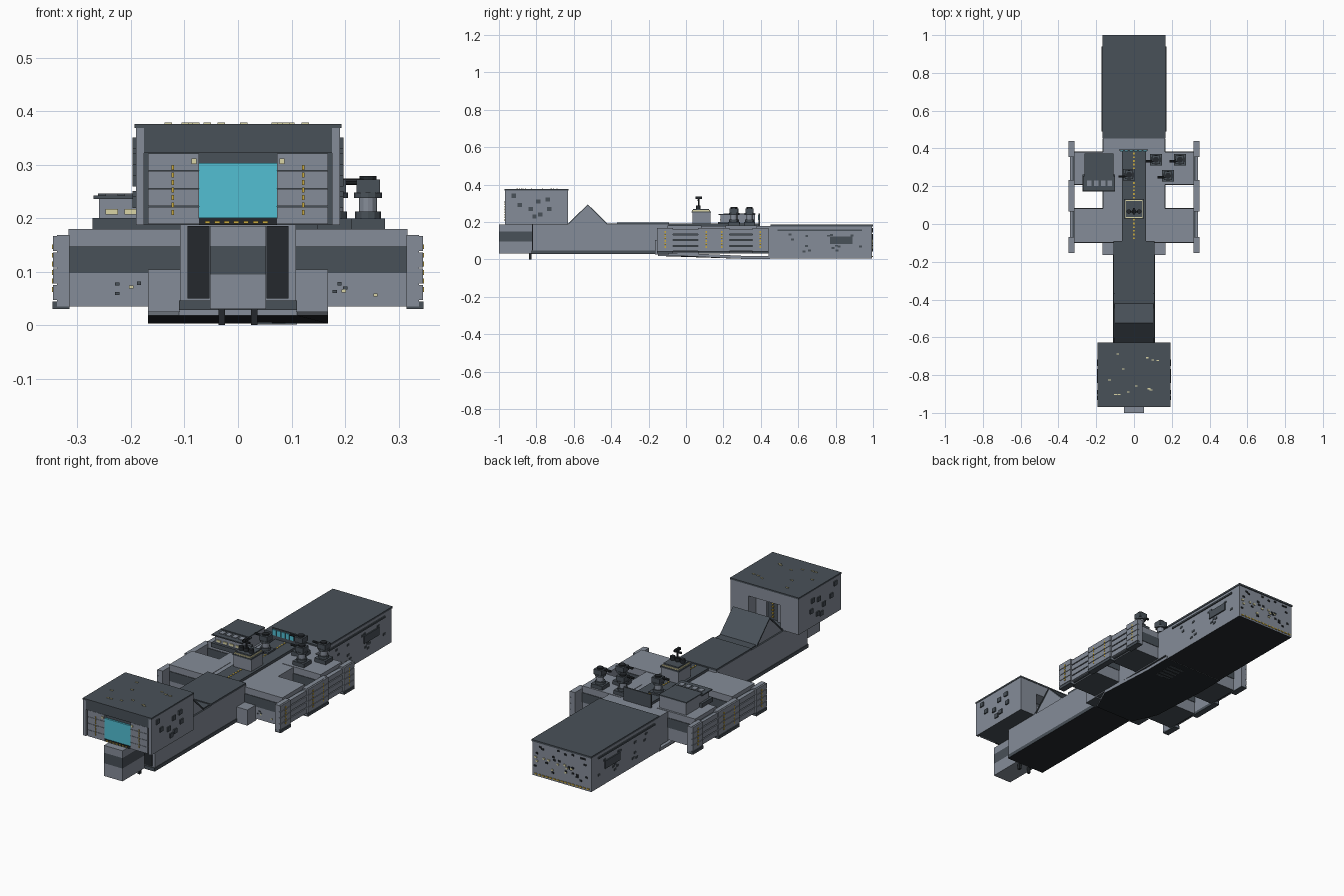
import bpy, bmesh, math, random
from mathutils import Matrix, Vector

if "Cube" in bpy.data.objects:
    bpy.data.objects.remove(bpy.data.objects["Cube"])

random.seed(4)
COLOURS = [("light_grey", (0.235, 0.265, 0.315)), ("dark_grey", (0.066, 0.082, 0.098)),
           ("near_black", (0.018, 0.022, 0.026)), ("teal_glass", (0.085, 0.52, 0.65)),
           ("yellow", (0.58, 0.40, 0.05)), ("pale_window", (0.70, 0.66, 0.38))]
MATS = []
for n, c in COLOURS:
    m = bpy.data.materials.new(n)
    m.diffuse_color = (*c, 1)
    m.use_nodes = True
    m.node_tree.nodes["Principled BSDF"].inputs["Base Color"].default_value = m.diffuse_color
    MATS.append(m)
LIGHT, DARK, BLACK, TEAL, YELLOW, PALE = range(6)


class Part:
    """Collects simple solids into one named object."""
    def __init__(self, name):
        self.name, self.bm = name, bmesh.new()

    def box(self, x, y, z, mat=LIGHT, top=None, bottom=None):
        mid = Vector([(a + b) / 2 for a, b in (x, y, z)])
        size = [abs(b - a) for a, b in (x, y, z)]
        vs = bmesh.ops.create_cube(self.bm, size=1, matrix=Matrix.Translation(mid) @ Matrix.Diagonal((*size, 1)))["verts"]
        for f in {f for v in vs for f in v.link_faces}:
            f.normal_update()
            f.material_index = mat
            if top is not None and f.normal.z > .5:
                f.material_index = top
            if bottom is not None and f.normal.z < -.5:
                f.material_index = bottom

    def pair(self, x, *rest, **kw):
        self.box(x, *rest, **kw)
        self.box((-x[1], -x[0]), *rest, **kw)

    def cyl(self, c, r, depth, mat=DARK, axis='Z', r2=None, n=12):
        rot = {'Z': Matrix(), 'Y': Matrix.Rotation(math.pi / 2, 4, 'X'), 'X': Matrix.Rotation(math.pi / 2, 4, 'Y')}[axis]
        vs = bmesh.ops.create_cone(self.bm, cap_ends=True, segments=n, radius1=r, radius2=r if r2 is None else r2,
                                   depth=depth, matrix=Matrix.Translation(c) @ rot)["verts"]
        for f in {f for v in vs for f in v.link_faces}:
            f.material_index = mat

    def prism(self, profile, vec, mat):
        f = self.bm.faces.new([self.bm.verts.new(p) for p in profile])
        r = bmesh.ops.extrude_face_region(self.bm, geom=[f])["geom"]
        moved = [g for g in r if isinstance(g, bmesh.types.BMVert)]
        bmesh.ops.translate(self.bm, verts=moved, vec=vec)
        fs = list({f for v in moved for f in v.link_faces} | {f})
        bmesh.ops.recalc_face_normals(self.bm, faces=fs)
        for f in fs:
            f.material_index = mat(f.normal) if callable(mat) else mat

    def done(self):
        me = bpy.data.meshes.new(self.name)
        self.bm.to_mesh(me)
        self.bm.free()
        for m in MATS:
            me.materials.append(m)
        bpy.context.collection.objects.link(bpy.data.objects.new(self.name, me))


# Raised front block: core, recessed front, rear doorway and roof
p = Part("head_block")
p.box((-.178, .178), (-.955, -.70), (.187, .37), DARK, bottom=DARK)
p.pair((.176, .191), (-.968, -.63), (.187, .37), bottom=DARK)
p.pair((.09, .178), (-.70, -.63), (.187, .37), bottom=DARK)
p.box((-.09, .09), (-.70, -.63), (.31, .37))
p.box((-.193, .193), (-.97, -.628), (.368, .376), DARK)
p.box((-.178, .178), (-.968, -.955), (.322, .37), DARK)
p.pair((.03, .09), (-.70, -.69), (.187, .30))
for i in range(6):
    p.box((-.004, .004), (-.70, -.692), (.20 + i * .017, .208 + i * .017), YELLOW)
for i in range(12):
    x, y = random.uniform(-.15, .15), random.uniform(-.93, -.67)
    p.box((x - .007, x + .007), (y - .003, y + .003), (.376, .379), PALE)
for y, z in ((-.89, .29), (-.83, .27), (-.79, .31), (-.74, .32), (-.73, .27), (-.81, .23), (-.78, .24), (-.92, .34)):
    p.pair((.191, .197), (y - .012, y + .012), (z - .011, z + .011), DARK)
p.done()

# Slatted panels and window on the face of the head
p = Part("front_window")
for i in range(4):
    z = .189 + i * .0333
    p.pair((.073, .168), (-.967, -.955), (z, z + .032))
p.box((-.073, .073), (-.964, -.955), (.20, .303), TEAL)
p.box((-.073, .073), (-.966, -.955), (.187, .199), BLACK)
for i in range(7):
    p.box((-.062 + i * .018, -.052 + i * .018), (-.969, -.966), (.190, .195), YELLOW)
    p.pair((.120, .124), (-.970, -.966), (.206 + i * .014, .215 + i * .014), YELLOW)
p.pair((.078, .087), (-.970, -.966), (.301, .311), PALE)
p.done()

# Lower nose under the head, with a dark band
p = Part("lower_nose")
for z0, z1, m in ((.03, .095, LIGHT), (.095, .148, DARK), (.148, .185, LIGHT)):
    p.box((-.052, .052), (-1, -.82), (z0, z1), m)
p.pair((.024, .036), (-.84, -.825), (0, .03), BLACK)
p.done()

# Long spine from nose to middle
p = Part("spine")
p.box((-.108, .108), (-.82, -.09), (.045, .187), LIGHT, top=DARK)
p.box((-.11, .11), (-.825, -.09), (.028, .046), DARK, bottom=BLACK)
p.pair((.053, .094), (-.824, -.82), (.05, .185), BLACK)
p.box((-.108, .108), (-.37, -.09), (.187, .197), DARK)
p.prism([(-.10, -.625, .187), (-.10, -.525, .288), (-.10, -.425, .187)], (.20, 0, 0), LIGHT)
for y in (-.625, -.425):
    p.prism([(-.104, y, .187), (-.104, -.525, .287), (-.104, -.525, .294), (-.104, y * 1.012 if y < -.5 else y + .007, .189)], (.208, 0, 0), DARK)
p.box((-.10, .10), (-.425, -.37), (.187, .192), DARK)
p.done()

# Middle body joining spine, wings and rear hull
p = Part("middle_body")
p.box((-.165, .165), (-.09, .445), (.03, .178), LIGHT, bottom=DARK)
p.pair((.108, .168), (-.165, -.09), (.025, .104), bottom=DARK)
p.box((-.063, .063), (-.09, .39), (.178, .191), DARK)
for i in range(24):
    y = -.08 + i * .0195
    p.box((-.004, .004), (y, y + .009), (.191, .193), YELLOW)
p.done()

# Belly plate with tapered front
p = Part("belly_plate")
p.prism([(-.11, -.15, .018), (-.168, -.02, .018), (-.168, .30, .003), (-.168, .45, .003),
         (.168, .45, .003), (.168, .30, .003), (.168, -.02, .018), (.11, -.15, .018)], (0, 0, .016),
        lambda n: BLACK if n.z < -.5 else LIGHT)
for i in range(5):
    p.box((.03, .11), (.30 + i * .025, .31 + i * .025), (.001, .006), DARK)
p.done()

# Two pairs of wings with a dark band on the front and back edges
p = Part("wings")
for y0, y1 in ((-.098, .083), (.21, .38)):
    p.pair((.10, .317), (y0, y1), (.035, .18), bottom=DARK)
    p.pair((.10, .317), (y0 - .003, y1 + .003), (.098, .147), DARK)
for i in range(9):
    x, z = random.choice((-1, 1)) * random.uniform(.18, .29), random.uniform(.05, .095)
    p.box((x - .004, x + .004), (-.101, -.097), (z - .003, z + .003), random.choice((PALE, DARK)))
p.done()

# Outboard pods with slats, marker lights and connecting rails
p = Part("side_pods")
for c in (-.112, .107, .19, .398):
    y = (c - .042, c + .042)
    p.pair((.315, .338), y, (.035, .168))
    p.pair((.315, .347), y, (.03, .044), DARK)
    for i in range(4):
        z = .047 + i * .0305
        p.pair((.336, .346), y, (z, z + .028))
    for i in range(6):
        p.pair((.346, .348), (c - .004, c + .004), (.062 + i * .016, .071 + i * .016), YELLOW)
for y in ((-.07, .065), (.232, .356)):
    p.pair((.317, .326), y, (.04, .16), DARK)
    for i in range(4):
        z = .045 + i * .03
        p.pair((.32, .338), y, (z, z + .025))
p.done()

# Rear hull
p = Part("rear_hull")
p.box((-.165, .165), (.44, .995), (.004, .178), LIGHT, bottom=BLACK)
p.box((-.168, .168), (.452, 1), (.176, .185), DARK)
p.pair((.165, .171), (.49, .94), (.152, .16), DARK)
p.pair((.165, .171), (.77, .89), (.083, .122), DARK)
for i in range(14):
    y, z = random.uniform(.5, .95), random.uniform(.04, .14)
    p.pair((.165, .168), (y - .008, y + .008), (z - .005, z + .005), DARK)
for i in range(34):
    x, z = random.uniform(-.15, .15), random.uniform(.04, .165)
    p.box((x - .006, x + .006), (.995, .999), (z - .004, z + .004), random.choice((PALE, BLACK, BLACK)))
for i in range(15):
    p.box((-.155 + i * .021, -.142 + i * .021), (.995, .999), (.012, .018), YELLOW)
p.done()

# Deck screen in front of the rear hull
p = Part("deck_screen")
p.box((-.08, .075), (.388, .395), (.178, .245), DARK)
for i in range(6):
    p.box((-.074 + i * .0245, -.055 + i * .0245), (.384, .389), (.21, .238), TEAL)
p.done()

# Cabin on the left rear wing
p = Part("deck_cabin")
p.box((-.26, -.11), (.24, .37), (.18, .24), LIGHT, top=DARK)
p.box((-.262, -.108), (.24, .372), (.24, .246), DARK)
p.box((-.272, -.10), (.172, .262), (.178, .20), DARK)
p.box((-.26, -.108), (.185, .25), (.20, .238))
p.box((-.27, -.10), (.175, .255), (.236, .242), DARK)
for i in range(4):
    x = -.248 + i * .036
    p.box((x, x + .024), (.181, .186), (.207, .217), PALE)
    p.box((x, x + .024), (.20, .23), (.242, .245), LIGHT)
p.done()

# Small bridge tower with mast
p = Part("bridge_tower")
p.box((-.05, .05), (.035, .13), (.18, .255), LIGHT, top=DARK)
p.box((-.053, .053), (.03, .133), (.25, .257), DARK)
p.box((-.046, .046), (.033, .128), (.257, .263), PALE)
p.box((-.042, .042), (.038, .122), (.263, .27), DARK)
for x in (-.028, 0, .028):
    p.cyl((x, .066, .278), .012, .022, BLACK)
p.cyl((0, .068, .305), .004, .06, BLACK, n=8)
p.box((-.022, .022), (.062, .07), (.312, .32), BLACK)
p.box((-.006, .006), (.05, .085), (.322, .335), BLACK)
p.done()

# Gun turrets
for k, (x, y) in enumerate(((.116, .34), (.243, .34), (.18, .255), (-.026, .26))):
    p = Part("turret_%d" % (k + 1))
    p.box((x - .032, x + .032), (y - .03, y + .03), (.178, .199), DARK)
    p.cyl((x, y, .205), .024, .014, DARK)
    p.cyl((x, y, .225), .017, .04, LIGHT)
    p.cyl((x, y, .243), .026, .01, DARK)
    p.box((x - .022, x + .022), (y - .022, y + .022), (.247, .272), DARK)
    p.cyl((x, y, .275), .016, .008, BLACK)
    p.cyl((x - .03, y - .008, .268), .006, .05, BLACK, axis='X', n=8)
    p.done()
